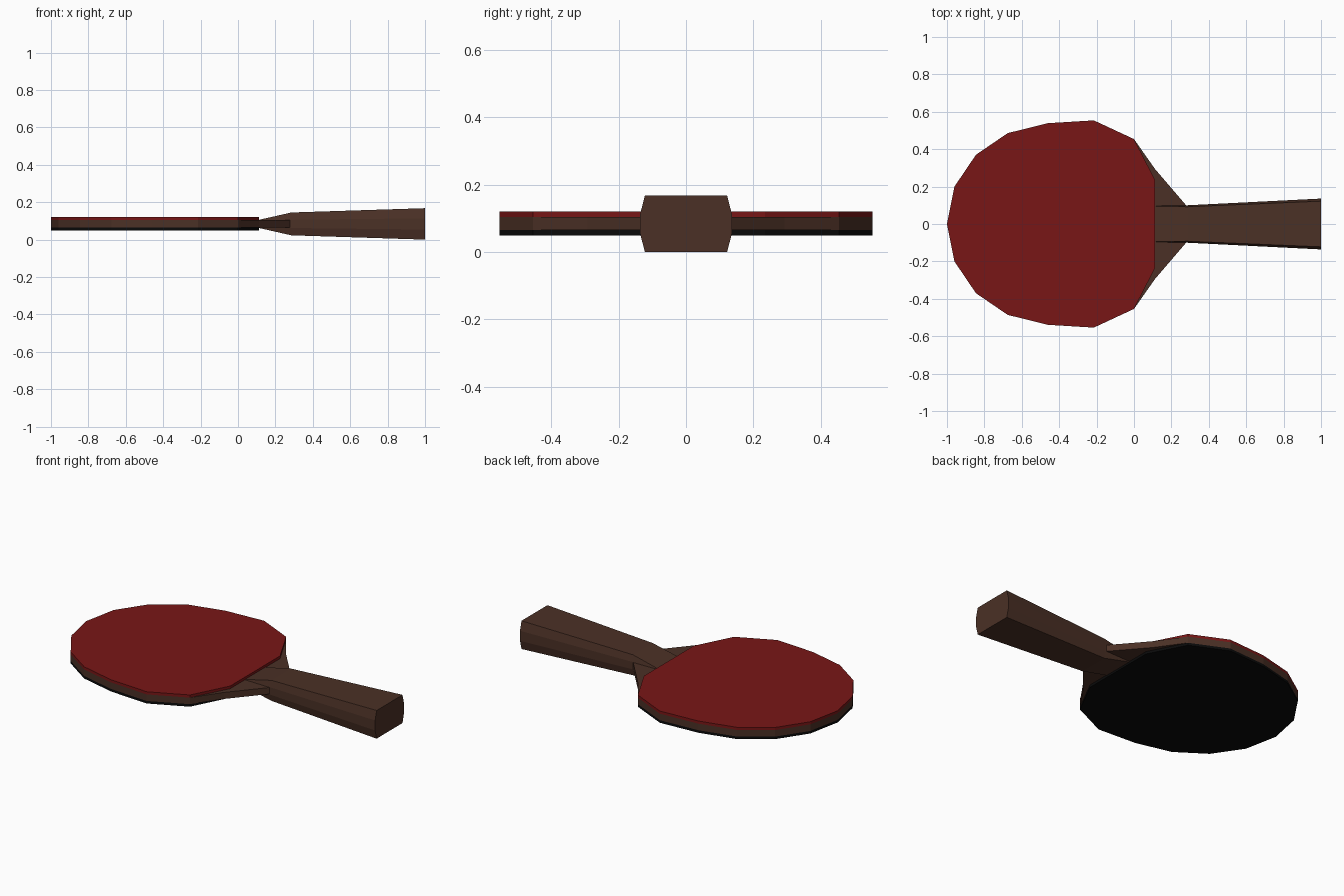
import bpy, bmesh

if "Cube" in bpy.data.objects:
    bpy.data.objects.remove(bpy.data.objects["Cube"])

MID_Z = 0.084


def material(name, rgb):
    m = bpy.data.materials.new(name)
    m.diffuse_color = (*rgb, 1)
    m.use_nodes = True
    m.node_tree.nodes["Principled BSDF"].inputs["Base Color"].default_value = m.diffuse_color
    return m


def finish(name, bm, mat):
    bmesh.ops.recalc_face_normals(bm, faces=bm.faces)
    mesh = bpy.data.meshes.new(name)
    bm.to_mesh(mesh)
    bm.free()
    mesh.materials.append(mat)
    obj = bpy.data.objects.new(name, mesh)
    bpy.context.collection.objects.link(obj)
    return obj


def slab(name, half, z0, z1, mat):
    """Mirror a half outline across y = 0 and extrude it from z0 to z1."""
    outline = half + [(x, -y) for x, y in reversed(half) if y > 0]
    bm = bmesh.new()
    face = bm.faces.new([bm.verts.new((x, y, z0)) for x, y in outline])
    top = bmesh.ops.extrude_face_region(bm, geom=[face])["geom"]
    verts = [v for v in top if isinstance(v, bmesh.types.BMVert)]
    bmesh.ops.translate(bm, verts=verts, vec=(0, 0, z1 - z0))
    return finish(name, bm, mat)


def loft(name, sections, mat):
    """Skin eight-sided sections: x, flat half width, side half width, half height, side half height."""
    bm = bmesh.new()
    rings = []
    for x, yt, ys, zt, zs in sections:
        quarter = [(ys, zs), (yt, zt)]
        pts = quarter + [(-y, z) for y, z in reversed(quarter)]
        pts += [(-y, -z) for y, z in pts]
        rings.append([bm.verts.new((x, y, MID_Z + z)) for y, z in pts])
    for a, b in zip(rings, rings[1:]):
        for i in range(8):
            j = (i + 1) % 8
            bm.faces.new((a[i], a[j], b[j], b[i]))
    bm.faces.new(rings[0])
    bm.faces.new(rings[-1])
    return finish(name, bm, mat)


wood = material("wood", (0.07, 0.03, 0.019))
red = material("red_rubber", (0.19, 0.008, 0.008))
black = material("black_rubber", (0.003, 0.003, 0.003))

# Rounded head outline shared by the wood and both rubber sheets
head = [(-1, 0), (-0.96, 0.2), (-0.845, 0.37), (-0.675, 0.486),
        (-0.46, 0.539), (-0.215, 0.554), (0, 0.454)]

# Wooden blade with tapering shoulders
slab("blade", head + [(0.113, 0.293), (0.283, 0.095)], 0.065, 0.104, wood)

# Rubber sheets, cut straight at the handle
rubber = head + [(0.113, 0.235)]
slab("front_rubber", rubber, 0.104, 0.12, red)
slab("back_rubber", rubber, 0.05, 0.065, black)

# Flared handle with a wedge running onto the blade
loft("handle", [(0.113, 0.095, 0.099, 0.022, 0.01),
                (0.285, 0.092, 0.1, 0.061, 0.022),
                (1.0, 0.122, 0.136, 0.084, 0.03)], wood)
